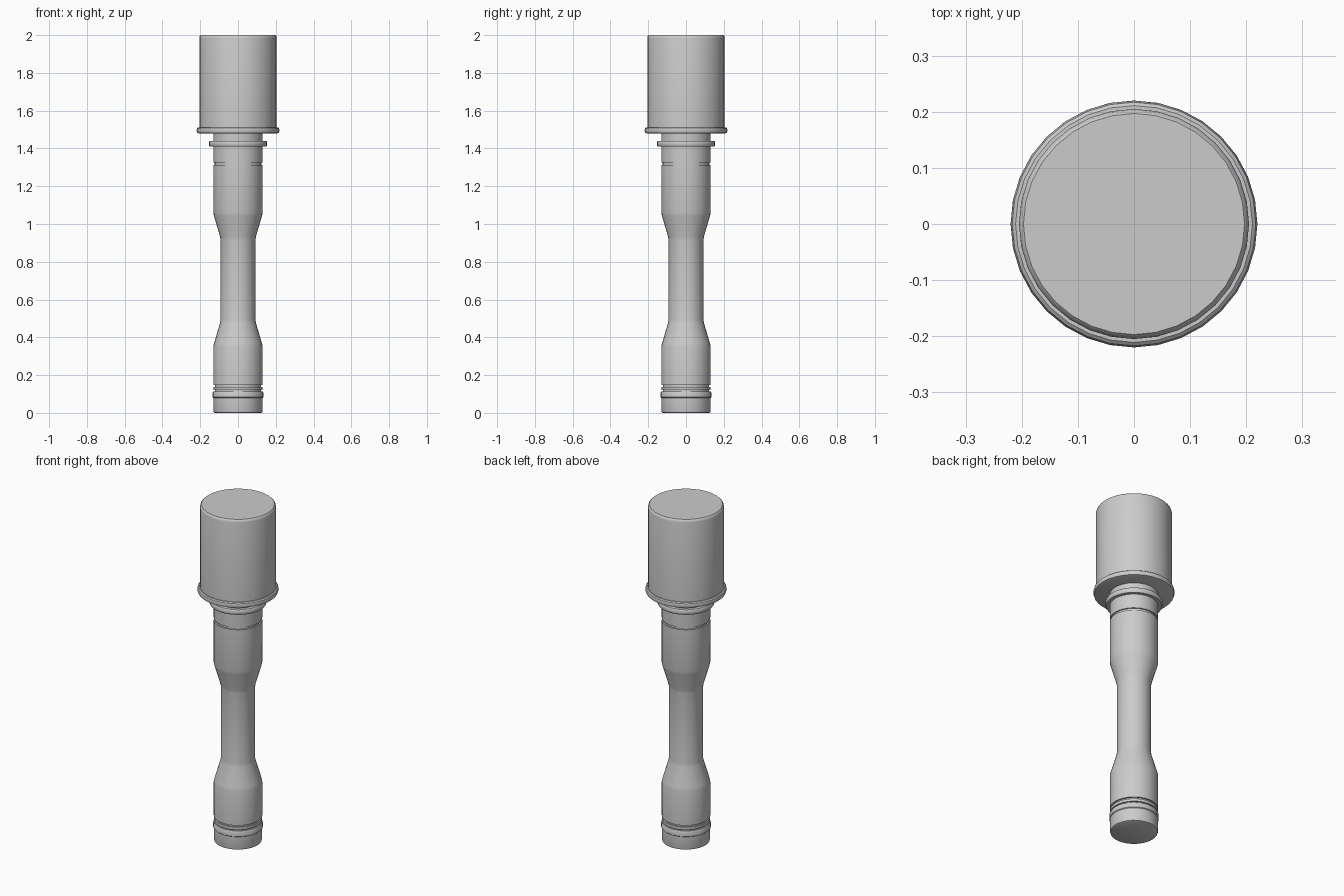
import bpy, bmesh, math

if "Cube" in bpy.data.objects:
    bpy.data.objects.remove(bpy.data.objects["Cube"])

SIDES = 32

def lathe(name, profile):
    """Spin a bottom-to-top (radius, height) profile into a closed solid."""
    bm = bmesh.new()
    rings = []
    for r, z in profile:
        rings.append([bm.verts.new((r * math.cos(2 * math.pi * i / SIDES),
                                    r * math.sin(2 * math.pi * i / SIDES), z))
                      for i in range(SIDES)])
    for a, b in zip(rings, rings[1:]):
        for i in range(SIDES):
            j = (i + 1) % SIDES
            bm.faces.new((a[i], a[j], b[j], b[i]))
    bm.faces.new(rings[0][::-1])
    bm.faces.new(rings[-1])
    mesh = bpy.data.meshes.new(name)
    bm.to_mesh(mesh)
    bm.free()
    ob = bpy.data.objects.new(name, mesh)
    bpy.context.collection.objects.link(ob)
    bpy.ops.object.select_all(action='DESELECT')
    ob.select_set(True)
    bpy.context.view_layer.objects.active = ob
    bpy.ops.object.shade_smooth_by_angle(angle=math.radians(35))
    return ob

# Cylindrical head with rolled rim at its base
lathe("head", [(0.208, 1.48), (0.216, 1.483), (0.22, 1.495), (0.217, 1.507),
               (0.211, 1.512), (0.205, 1.512), (0.205, 1.985),
               (0.203, 1.994), (0.197, 2.0)])

# Neck collar with raised ring
lathe("neck_collar", [(0.131, 1.325), (0.131, 1.41), (0.15, 1.41), (0.154, 1.416),
                      (0.154, 1.434), (0.15, 1.44), (0.131, 1.44), (0.131, 1.485)])

# Waisted handle, recessed at both ends to form the grooves
lathe("handle", [(0.122, 0.10), (0.122, 0.147), (0.131, 0.147), (0.131, 0.35),
                 (0.127, 0.367), (0.095, 0.477), (0.092, 0.495), (0.092, 0.915),
                 (0.095, 0.933), (0.127, 1.043), (0.131, 1.06), (0.131, 1.312),
                 (0.124, 1.312), (0.124, 1.33)])

# Thin band above the end cap
lathe("end_band", [(0.13, 0.121), (0.13, 0.137)])

# Screw-on end cap with raised bead
lathe("end_cap", [(0.122, 0.0), (0.128, 0.003), (0.13, 0.01), (0.13, 0.079),
                  (0.134, 0.083), (0.134, 0.106), (0.13, 0.114)])
